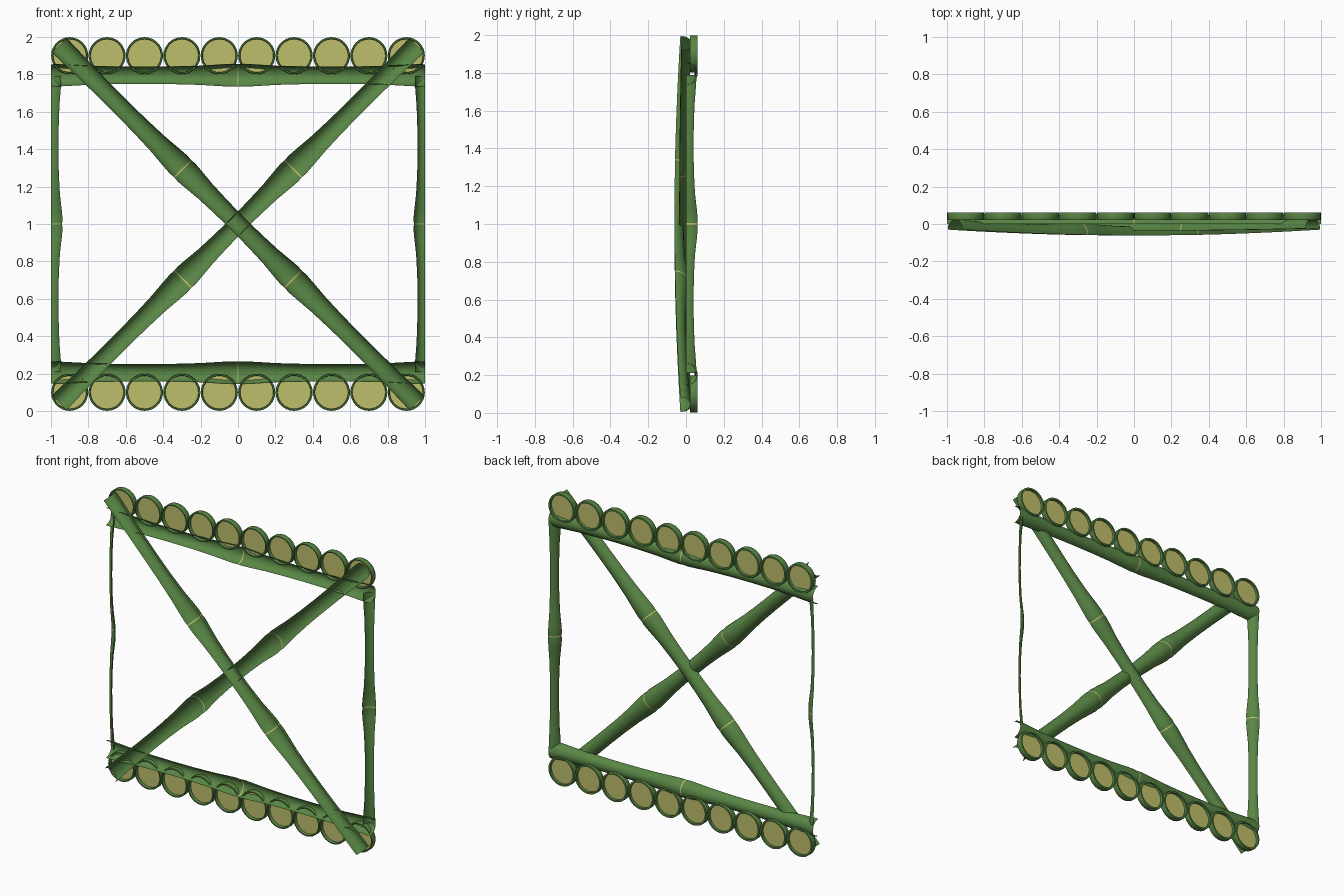
import bpy, bmesh, math
from mathutils import Vector

if "Cube" in bpy.data.objects:
    bpy.data.objects.remove(bpy.data.objects["Cube"])


def material(name, rgb):
    m = bpy.data.materials.new(name)
    m.diffuse_color = (*rgb, 1)
    m.use_nodes = True
    m.node_tree.nodes["Principled BSDF"].inputs["Base Color"].default_value = m.diffuse_color
    return m


GREEN = material("bamboo_green", (0.10, 0.24, 0.06))
YELLOW = material("bamboo_cut", (0.52, 0.52, 0.15))


def finish(name, bm, mats):
    me = bpy.data.meshes.new(name)
    bm.to_mesh(me)
    bm.free()
    for m in mats:
        me.materials.append(m)
    ob = bpy.data.objects.new(name, me)
    bpy.context.collection.objects.link(ob)
    bpy.context.view_layer.objects.active = ob
    ob.select_set(True)
    bpy.ops.object.shade_smooth_by_angle(angle=math.radians(40))
    ob.select_set(False)
    return ob


def segment(a, b, r0, rm, r1):
    """Stations (position, radius) of one internode: flared ends, slim middle."""
    out = []
    for t, w in ((0, .9), (.03, 1), (.09, .8), (.2, .35), (.35, .08), (.5, 0),
                 (.65, .08), (.8, .35), (.91, .8), (.97, 1), (1, .9)):
        end = r0 if t < .5 else r1
        out.append((a + (b - a) * t, rm + (end - rm) * w))
    return out


def shell(name, origin, axis, stations, a0, a1, sag=lambda s: 0, sides=12):
    """Open split-bamboo shell swept along axis; angle 90 points to +y."""
    axis = Vector(axis).normalized()
    back = Vector((0, 1, 0))
    side = axis.cross(back)
    if side.x < -1e-6 or (abs(side.x) < 1e-6 and side.z < 0):
        side = -side
    bm = bmesh.new()
    rows = []
    for s, r in stations:
        c = Vector(origin) + axis * s + back * sag(s)
        row = []
        for i in range(sides + 1):
            a = math.radians(a0 + (a1 - a0) * i / sides)
            row.append(bm.verts.new(c + side * r * math.cos(a) + back * r * math.sin(a)))
        rows.append(row)
    for k in range(len(rows) - 1):
        ring = stations[k + 1][0] - stations[k][0] < 0.0095
        for i in range(sides):
            f = bm.faces.new((rows[k][i], rows[k][i + 1], rows[k + 1][i + 1], rows[k + 1][i]))
            f.material_index = 1 if ring else 0
    bm.normal_update()
    bm.faces.ensure_lookup_table()
    # outward = convex side
    f = bm.faces[sides // 2]
    mid = math.radians((a0 + a1) / 2)
    if f.normal.dot(side * math.cos(mid) + back * math.sin(mid)) < 0:
        bmesh.ops.reverse_faces(bm, faces=bm.faces[:])
    return finish(name, bm, (GREEN, YELLOW))


def pole(nodes, r_end, r_mid, r_node):
    """Internodes between node positions, with a thin pale groove at each joint."""
    st = []
    for i in range(len(nodes) - 1):
        first, last = i == 0, i == len(nodes) - 2
        a = nodes[i] + (0 if first else .004)
        b = nodes[i + 1] - (0 if last else .004)
        st += segment(a, b, r_end if first else r_node, r_mid, r_end if last else r_node)
    return st


# horizontal rails: half shells, hollow towards the front
for label, z in (("bottom", .205), ("top", 1.795)):
    shell(label + "_rail", (0, 0, z), (1, 0, 0), pole((-1, 0, 1), .060, .046, .061), 0, 180)

# side posts: quarter shells on the outer border
for label, x, a0 in (("left", -1, 0), ("right", 1, 90)):
    shell(label + "_post", (x, 0, 1), (0, 0, 1), pole((-.79, 0, .79), .055, .040, .062),
          a0, a0 + 90, sides=8)

# crossed braces: bowed half shells
HALF = 1.352
for label, sx, mid, end in (("front", -1, -.061, -.030), ("rear", 1, -.036, -.024)):
    shell(label + "_brace", (0, 0, 1), (sx, 0, 1), pole((-HALF, -.417, .417, HALF), .055, .048, .067),
          0, 180, sag=lambda s, m=mid, e=end: m + (e - m) * (s / HALF) ** 2)


# rows of cut bamboo slices
def slice_row(name, z):
    bm = bmesh.new()
    n = 32
    profile = ((.088, .044), (.090, .022), (.097, .022), (.099, .027),
               (.099, .057), (.097, .062), (.086, .062), (.086, .044))
    for k in range(10):
        cx = -.9 + .2 * k
        rings = [[bm.verts.new((cx + r * math.cos(2 * math.pi * i / n), y,
                                z + r * math.sin(2 * math.pi * i / n))) for i in range(n)]
                 for r, y in profile]
        for p, q in zip(rings, rings[1:]):
            for i in range(n):
                j = (i + 1) % n
                bm.faces.new((p[i], p[j], q[j], q[i]))
        # pale wall across the slice, visible from both sides
        bm.faces.new(rings[0]).material_index = 1
        bm.faces.new(rings[-1][::-1]).material_index = 1
    # normals face outward on every slice
    bmesh.ops.recalc_face_normals(bm, faces=bm.faces[:])
    return finish(name, bm, (GREEN, YELLOW))


slice_row("bottom_slices", .10)
slice_row("top_slices", 1.90)
